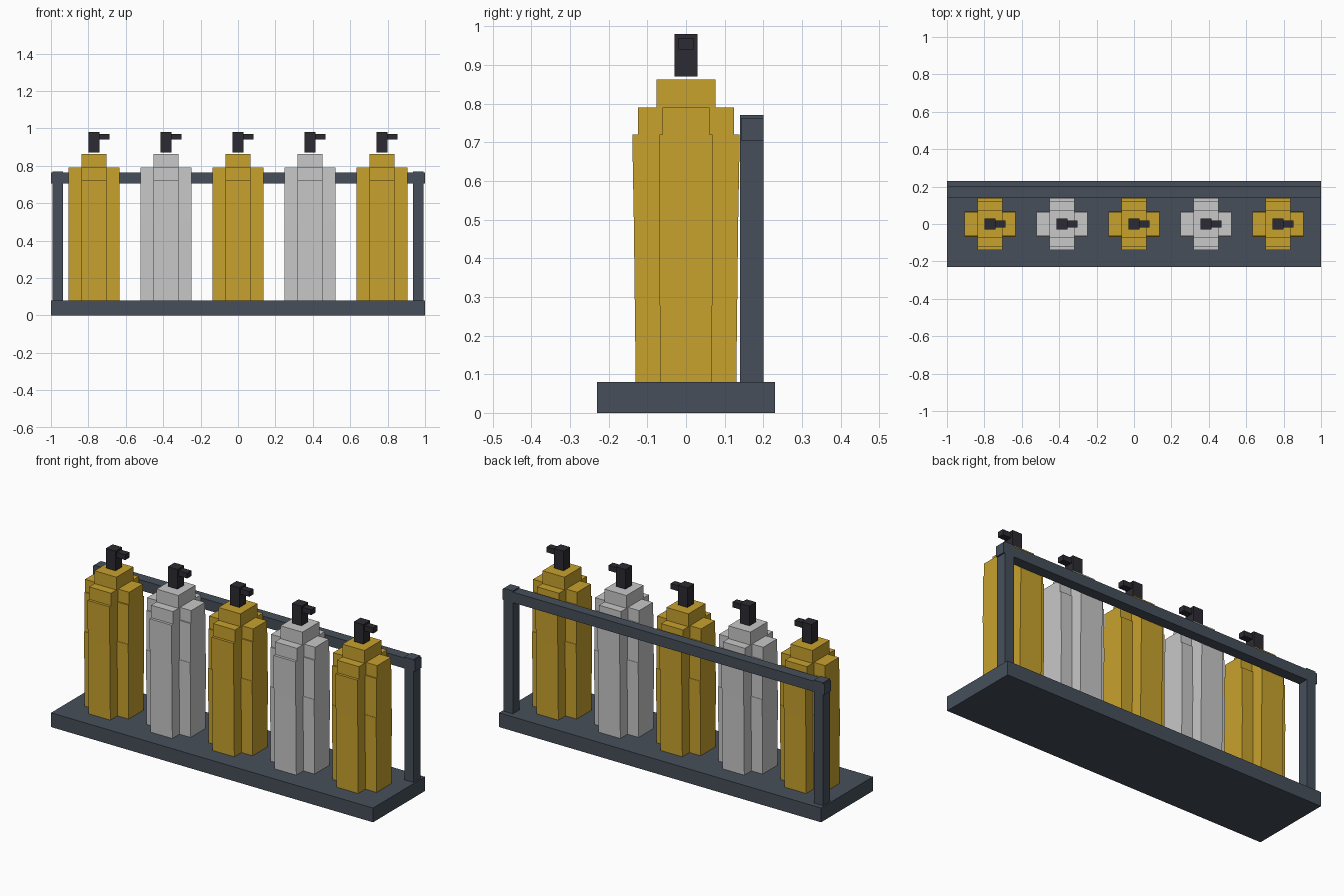
import bpy
import bmesh

cube = bpy.data.objects.get("Cube")
if cube:
    bpy.data.objects.remove(cube, do_unlink=True)


def material(name, rgb):
    m = bpy.data.materials.new(name)
    m.use_nodes = True
    m.diffuse_color = (*rgb, 1)
    m.node_tree.nodes["Principled BSDF"].inputs["Base Color"].default_value = (*rgb, 1)
    return m


slate = material("slate", (0.061, 0.078, 0.102))
gold = material("gold", (0.58, 0.36, 0.027))
silver = material("silver", (0.58, 0.58, 0.58))
black = material("black", (0.024, 0.024, 0.032))


def finish(name, bm, mat):
    bmesh.ops.recalc_face_normals(bm, faces=bm.faces)
    mesh = bpy.data.meshes.new(name)
    bm.to_mesh(mesh)
    bm.free()
    mesh.materials.append(mat)
    obj = bpy.data.objects.new(name, mesh)
    bpy.context.collection.objects.link(obj)
    return obj


def box(name, x, y, z, mat):
    """Box between the given (low, high) ranges."""
    bm = bmesh.new()
    bmesh.ops.create_cube(bm, size=1)
    for v in bm.verts:
        v.co = [r[0] if c < 0 else r[1] for c, r in zip(v.co, (x, y, z))]
    return finish(name, bm, mat)


def extruded_profile(name, half, half_x, x, mat):
    """Symmetric y-z outline, extruded along x."""
    outline = half + [(-y, z) for y, z in reversed(half)]
    bm = bmesh.new()
    face = bm.faces.new([bm.verts.new((x - half_x, y, z)) for y, z in outline])
    side = bmesh.ops.extrude_face_region(bm, geom=[face])
    moved = [g for g in side["geom"] if isinstance(g, bmesh.types.BMVert)]
    bmesh.ops.translate(bm, verts=moved, vec=(2 * half_x, 0, 0))
    return finish(name, bm, mat)


# Stand: base plate, end posts and back rail
box("base", (-1, 1), (-0.23, 0.23), (0, 0.08), slate)
for side, label in ((-1, "right"), (1, "left")):
    box(label + "_post", sorted((side * 0.935, side * 0.992)), (0.14, 0.2), (0.08, 0.77), slate)
box("back_rail", (-1, 1), (0.142, 0.2), (0.704, 0.763), slate)

# Bottle outlines: stepped body with shoulder and cap, and the wide crossing body
BODY = [(0.13, 0.08), (0.135, 0.5), (0.139, 0.72), (0.124, 0.72),
        (0.124, 0.79), (0.076, 0.79), (0.076, 0.862)]
CROSS = [(0.066, 0.08), (0.07, 0.5), (0.068, 0.5), (0.068, 0.72),
         (0.061, 0.72), (0.061, 0.79)]

# Five bottles in alternating colours, each with a pump
for i in range(5):
    x = (i - 2) * 0.385
    mat = silver if i % 2 else gold
    n = str(i + 1)
    extruded_profile("bottle_body_" + n, BODY, 0.068, x, mat)
    extruded_profile("bottle_cross_body_" + n, CROSS, 0.137, x, mat)
    box("pump_head_" + n, (x - 0.03, x + 0.03), (-0.03, 0.03), (0.87, 0.98), black)
    box("pump_nozzle_" + n, (x + 0.03, x + 0.083), (-0.019, 0.019), (0.94, 0.97), black)
